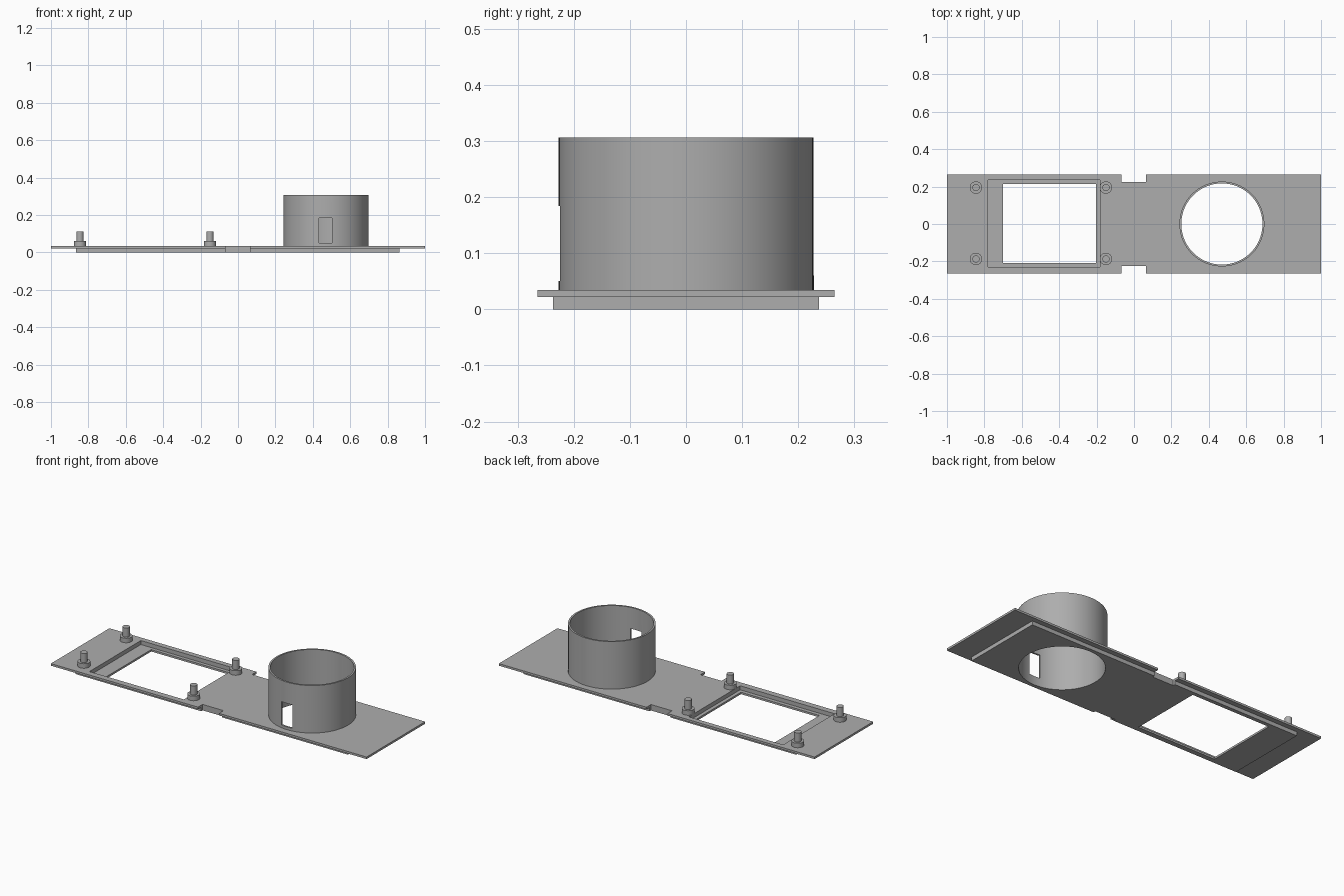
import bpy
import math

if "Cube" in bpy.data.objects:
    bpy.data.objects.remove(bpy.data.objects["Cube"])

grey = bpy.data.materials.new("plain grey")
grey.diffuse_color = (0.42, 0.42, 0.42, 1)
grey.use_nodes = True
grey.node_tree.nodes["Principled BSDF"].inputs["Base Color"].default_value = grey.diffuse_color


def box(name, x, y, z):
    """Box from (min, max) pairs."""
    bpy.ops.mesh.primitive_cube_add(size=1, location=[sum(r) / 2 for r in (x, y, z)])
    ob = bpy.context.object
    ob.name = name
    ob.scale = [r[1] - r[0] for r in (x, y, z)]
    bpy.ops.object.transform_apply(location=True, scale=True)
    ob.data.materials.append(grey)
    return ob


def cylinder(name, x, y, radius, z, sides=48):
    bpy.ops.mesh.primitive_cylinder_add(vertices=sides, radius=radius, depth=z[1] - z[0],
                                        location=(x, y, sum(z) / 2))
    ob = bpy.context.object
    ob.name = name
    bpy.ops.object.transform_apply(location=True)
    ob.data.materials.append(grey)
    return ob


def combine(target, other, operation):
    """Apply a boolean and remove the helper."""
    mod = target.modifiers.new("bool", 'BOOLEAN')
    mod.operation, mod.solver, mod.object = operation, 'EXACT', other
    bpy.ops.object.select_all(action='DESELECT')
    bpy.context.view_layer.objects.active = target
    target.select_set(True)
    bpy.ops.object.modifier_apply(modifier=mod.name)
    bpy.data.objects.remove(other, do_unlink=True)


def smooth(ob):
    bpy.ops.object.select_all(action='DESELECT')
    bpy.context.view_layer.objects.active = ob
    ob.select_set(True)
    bpy.ops.object.shade_smooth_by_angle(angle=math.radians(30))


TOP = 0.034
TUBE_X, OUTER, INNER = 0.47, 0.227, 0.217

# Stepped base plate: wide thin flange over a narrower tongue
plate = box("base_plate", (-1, 1), (-0.265, 0.265), (0.022, TOP))
combine(plate, box("tongue", (-0.865, 0.863), (-0.237, 0.237), (0, 0.028)), 'UNION')

# Side notches near the middle
for s in (-1, 1):
    y = sorted((s * 0.224, s * 0.4))
    combine(plate, box("notch", (-0.068, 0.065), y, (-0.1, 0.1)), 'DIFFERENCE')

# Rectangular window with a shallow recess around it
combine(plate, box("recess", (-0.78, -0.182), (-0.23, 0.235), (0.011, 0.1)), 'DIFFERENCE')
combine(plate, box("window", (-0.7, -0.203), (-0.208, 0.215), (-0.1, 0.1)), 'DIFFERENCE')

# Round opening under the tube
combine(plate, cylinder("opening", TUBE_X, 0, INNER, (-0.1, 0.1), 96), 'DIFFERENCE')
smooth(plate)

# Open tube with a rectangular slot in its front wall
tube = cylinder("tube", TUBE_X, 0, OUTER, (TOP, 0.306), 96)
combine(tube, cylinder("bore", TUBE_X, 0, INNER, (-0.1, 0.5), 96), 'DIFFERENCE')
combine(tube, box("slot", (0.433, 0.503), (-0.3, -0.1), (0.05, 0.184)), 'DIFFERENCE')
smooth(tube)

# Four stepped mounting posts
for x in (-0.845, -0.15):
    for y in (-0.187, 0.195):
        post = cylinder("mounting_post", x, y, 0.033, (TOP, 0.06), 32)
        combine(post, cylinder("pin", x, y, 0.019, (0.05, 0.112), 32), 'UNION')
        smooth(post)
